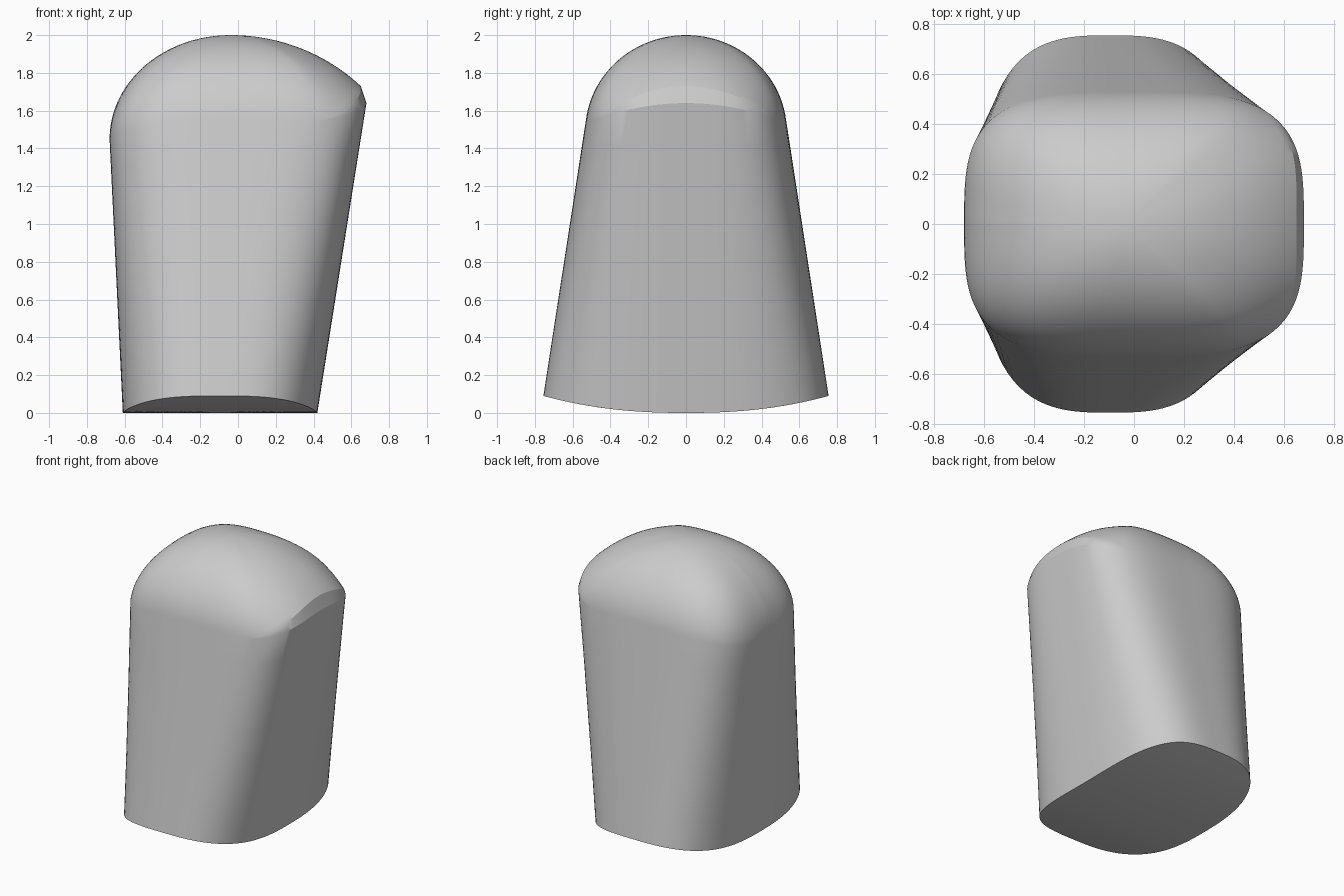
import bpy, bmesh
from math import cos, sin, pi, sqrt, radians

if "Cube" in bpy.data.objects:
    bpy.data.objects.remove(bpy.data.objects["Cube"], do_unlink=True)

SEGMENTS = 128
APEX_X, APEX_Z = -0.04, 2.0


def rounded(t, n):
    """Point at polar angle t on a unit superellipse of power n."""
    c, s = cos(t), sin(t)
    r = (abs(c) ** n + abs(s) ** n) ** (-1 / n)
    return r * c, r * s


def bottom_z(y):
    return 0.09 * abs(y / 0.755) ** 2.3


def base_point(t, k):
    u, v = rounded(t, 3.0)
    y = 0.755 * v * k
    return (-0.095 + 0.515 * u * k, y, bottom_z(y))


def right_weight(u, v):
    """1 in the middle of the right face, fading to 0 at its corners."""
    return max(0.0, 1 - (v / 0.92) ** 2) if u > 0 else 0.0


def wall_top(t):
    u, v = rounded(t, 3.4)
    z = 1.55 + 0.09 * right_weight(u, v)
    if u < 0:
        z -= 0.1 * (1 - v * v)
    return (0.68 * u, 0.53 * v, z)


def dome_point(t, k):
    u, v = rounded(t, 3.4)
    w = right_weight(u, v)
    x, y, z = wall_top(t)
    x, z = x - 0.03 * w, z + 0.09 * w
    # elliptical profile from rim to apex, starting already sloped on the right
    start = 0.12 * abs(v) + 0.8 * w
    phi = start + (pi / 2 - start) * k
    f = cos(phi) / cos(start)
    height = z + (APEX_Z - z) * (sin(phi) - sin(start)) / (1 - sin(start))
    # rings turn from boxy at the rim to oval at the top
    p, q = rounded(t, 2.0 + 1.4 * f)
    x += 0.66 * (p - u)
    y += 0.53 * (q - v)
    return (APEX_X + (x - APEX_X) * f, y * f, height)


angles = [2 * pi * i / SEGMENTS for i in range(SEGMENTS)]
rings = [[base_point(t, k / 8) for t in angles] for k in range(1, 9)]
# straight sloping wall
for k in range(1, 9):
    ring = []
    for t in angles:
        a, b = base_point(t, 1), wall_top(t)
        ring.append([p + (q - p) * k / 8 for p, q in zip(a, b)])
    rings.append(ring)
# edge bevel on the right, then the dome
rings += [[dome_point(t, k / 24) for t in angles] for k in range(24)]

bm = bmesh.new()
loops = [[bm.verts.new(p) for p in ring] for ring in rings]
for lower, upper in zip(loops, loops[1:]):
    for i in range(SEGMENTS):
        j = (i + 1) % SEGMENTS
        bm.faces.new((lower[i], lower[j], upper[j], upper[i]))
bottom = bm.verts.new((-0.095, 0, 0))
apex = bm.verts.new((APEX_X, 0, APEX_Z))
for i in range(SEGMENTS):
    j = (i + 1) % SEGMENTS
    bm.faces.new((bottom, loops[0][j], loops[0][i]))
    bm.faces.new((apex, loops[-1][i], loops[-1][j]))
bmesh.ops.remove_doubles(bm, verts=bm.verts, dist=0.0002)
bmesh.ops.recalc_face_normals(bm, faces=bm.faces)

mesh = bpy.data.meshes.new("domed_block")
bm.to_mesh(mesh)
bm.free()
block = bpy.data.objects.new("domed_block", mesh)
bpy.context.collection.objects.link(block)

grey = bpy.data.materials.new("light_grey")
grey.use_nodes = True
colour = (0.6, 0.6, 0.6, 1)
grey.diffuse_color = colour
grey.node_tree.nodes["Principled BSDF"].inputs["Base Color"].default_value = colour
mesh.materials.append(grey)

bpy.context.view_layer.objects.active = block
block.select_set(True)
bpy.ops.object.shade_smooth_by_angle(angle=radians(24))
